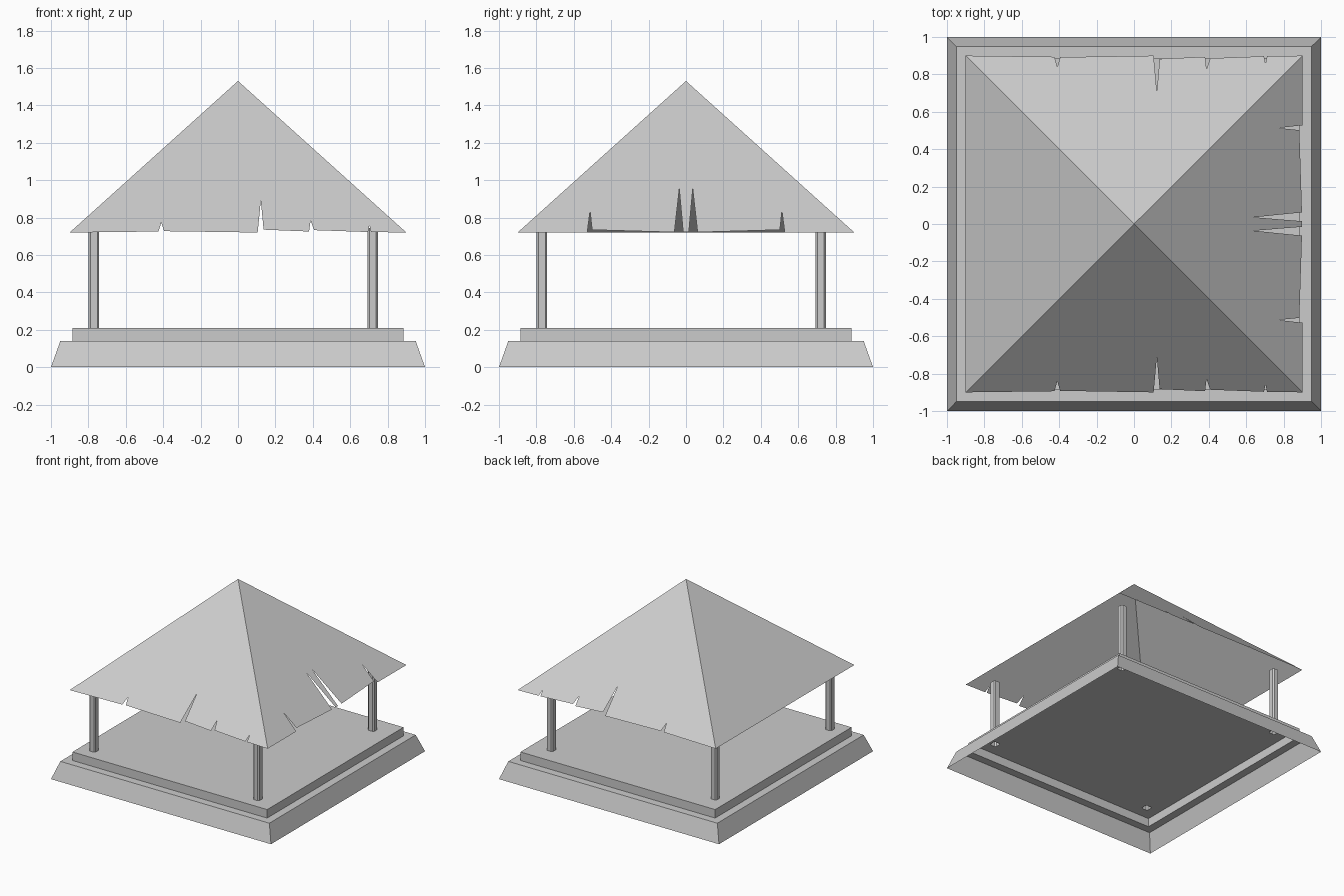
import bpy, bmesh
from mathutils import Vector

if "Cube" in bpy.data.objects:
    bpy.data.objects.remove(bpy.data.objects["Cube"], do_unlink=True)

stone = bpy.data.materials.new("plain grey")
stone.use_nodes = True
grey = (0.6, 0.6, 0.6, 1)
stone.diffuse_color = grey
stone.node_tree.nodes["Principled BSDF"].inputs["Base Color"].default_value = grey

SIDES = [(-1, -1), (1, -1), (1, 1), (-1, 1)]


def face(bm, points):
    return bm.faces.new([bm.verts.new(p) for p in points])


def finish(name, bm):
    bmesh.ops.remove_doubles(bm, verts=bm.verts, dist=0.0005)
    mesh = bpy.data.meshes.new(name)
    bm.to_mesh(mesh)
    bm.free()
    mesh.materials.append(stone)
    obj = bpy.data.objects.new(name, mesh)
    bpy.context.collection.objects.link(obj)
    return obj


def octagon(x, y, z, half=0.028, cut=0.01):
    """Square outline with chamfered corners, counter-clockwise."""
    k = half - cut
    offsets = [(-k, -half), (k, -half), (half, -k), (half, k),
               (k, half), (-k, half), (-half, k), (-half, -k)]
    return [Vector((x + a, y + b, z)) for a, b in offsets]


# Hollow stepped plinth, open underneath
DECK = 0.21
EDGE = 0.885
steps = [(1, 0), (0.95, 0.14), (EDGE, 0.14), (EDGE, DECK)]
bm = bmesh.new()
for (r0, z0), (r1, z1) in zip(steps, steps[1:]):
    for i, (ax, ay) in enumerate(SIDES):
        bx, by = SIDES[(i + 1) % 4]
        face(bm, [(ax * r0, ay * r0, z0), (bx * r0, by * r0, z0),
                  (bx * r1, by * r1, z1), (ax * r1, ay * r1, z1)])

# Deck with openings where the hollow posts stand
LOW, HIGH, HALF = -0.77, 0.72, 0.028
cuts = [-EDGE, LOW - HALF, LOW + HALF, HIGH - HALF, HIGH + HALF, EDGE]
for i in range(5):
    for j in range(5):
        x0, x1, y0, y1 = cuts[i], cuts[i + 1], cuts[j], cuts[j + 1]
        if i % 2 and j % 2:
            ring = octagon((x0 + x1) / 2, (y0 + y1) / 2, DECK)
            corners = [(x0, y0), (x1, y0), (x1, y1), (x0, y1)]
            for n, (cx, cy) in enumerate(corners):
                face(bm, [(cx, cy, DECK), ring[2 * n], ring[2 * n - 1]])
        else:
            face(bm, [(x0, y0, DECK), (x1, y0, DECK), (x1, y1, DECK), (x0, y1, DECK)])
finish("plinth", bm)

# Four chamfered posts, open at the foot
for px, side in ((LOW, "right"), (HIGH, "left")):
    for py, end in ((LOW, "front"), (HIGH, "back")):
        bm = bmesh.new()
        foot, head = octagon(px, py, DECK), octagon(px, py, 0.745)
        for n in range(8):
            m = (n + 1) % 8
            face(bm, [foot[n], foot[m], head[m], head[n]])
        face(bm, head)
        finish(f"{end}_{side}_post", bm)

# Torn eaves: position along the side, distance out from the centre
long_tears = [(-0.425, 0.894), (-0.41, 0.84), (-0.395, 0.892),
              (0.105, 0.9), (0.122, 0.71), (0.137, 0.883),
              (0.38, 0.894), (0.388, 0.828), (0.407, 0.886),
              (0.695, 0.897), (0.703, 0.856), (0.711, 0.897)]
half_tears = [(0.015, 0.898), (0.036, 0.64), (0.062, 0.898),
              (0.502, 0.884), (0.513, 0.77), (0.528, 0.9)]
left_tears = [(-s, r) for s, r in reversed(half_tears)] + half_tears

# Thin pyramid roof, one face per slope
EAVE, APEX, SLOPE = 0.9, 1.53, 0.9
slopes = [(lambda s, r: (s, -r), long_tears),
          (lambda s, r: (r, s), left_tears),
          (lambda s, r: (s, r), long_tears),
          (lambda s, r: (-r, s), [])]
bm = bmesh.new()
for place, tears in slopes:
    outline = [(0, 0), (-EAVE, EAVE)] + tears + [(EAVE, EAVE)]
    f = face(bm, [(*place(s, r), APEX - SLOPE * r) for s, r in outline])
    f.normal_update()
    if f.normal.z < 0:
        f.normal_flip()
bmesh.ops.triangulate(bm, faces=bm.faces[:])
finish("roof", bm)
